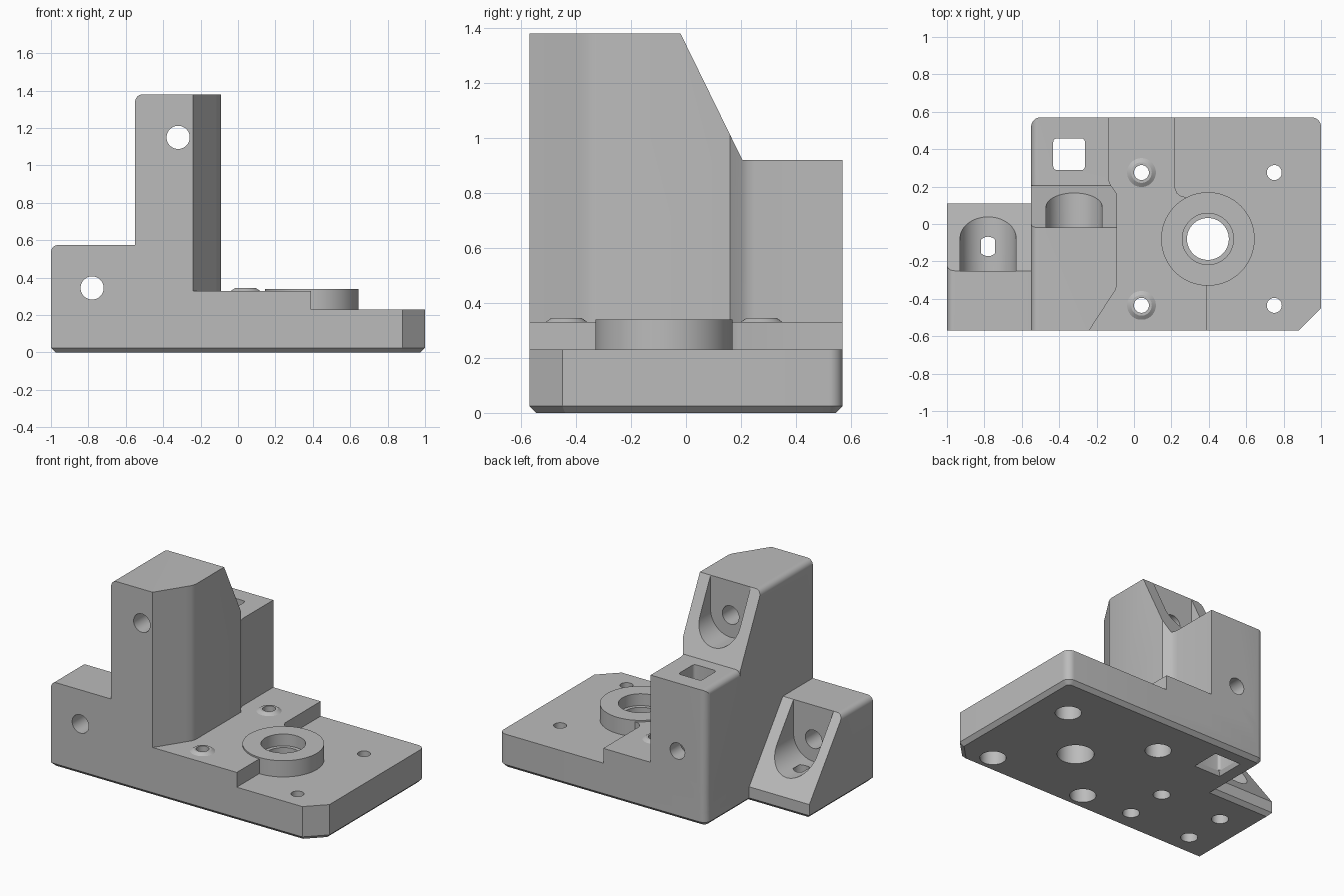
import bpy, bmesh, math
from mathutils import Vector, Matrix

if "Cube" in bpy.data.objects:
    bpy.data.objects.remove(bpy.data.objects["Cube"], do_unlink=True)

grey = bpy.data.materials.new("plain_grey")
grey.use_nodes = True
grey.diffuse_color = (0.5, 0.5, 0.5, 1)
grey.node_tree.nodes["Principled BSDF"].inputs["Base Color"].default_value = (0.5, 0.5, 0.5, 1)


def finish(name, bm):
    bmesh.ops.recalc_face_normals(bm, faces=bm.faces[:])
    mesh = bpy.data.meshes.new(name)
    bm.to_mesh(mesh)
    bm.free()
    mesh.materials.append(grey)
    obj = bpy.data.objects.new(name, mesh)
    bpy.context.collection.objects.link(obj)
    return obj


def prism(name, points, axis, lo, hi, bevel=0, pick=None, segments=1):
    """Extrude a 2D outline along an axis, then bevel the edges chosen by pick."""
    place = {"X": lambda a, b, t: (t, a, b),
             "Y": lambda a, b, t: (a, t, b),
             "Z": lambda a, b, t: (a, b, t)}[axis]
    bm = bmesh.new()
    rings = [[bm.verts.new(place(a, b, t)) for a, b in points] for t in (lo, hi)]
    for ring in rings:
        bm.faces.new(ring)
    n = len(points)
    for i in range(n):
        j = (i + 1) % n
        bm.faces.new((rings[0][i], rings[0][j], rings[1][j], rings[1][i]))
    bmesh.ops.recalc_face_normals(bm, faces=bm.faces[:])
    if pick:
        edges = [e for e in bm.edges if all(pick(v.co) for v in e.verts)]
        bmesh.ops.bevel(bm, geom=edges, offset=bevel, segments=segments,
                        profile=0.5, affect="EDGES")
    return finish(name, bm)


def cone(name, x, y, z0, z1, r0, r1=None, segments=48, turn=0):
    bm = bmesh.new()
    bmesh.ops.create_cone(bm, cap_ends=True, segments=segments, radius1=r0,
                          radius2=r0 if r1 is None else r1, depth=z1 - z0,
                          matrix=Matrix.Translation((x, y, (z0 + z1) / 2))
                          @ Matrix.Rotation(turn, 4, "Z"))
    return finish(name, bm)


def rounded(corners, steps=8):
    """Outline from (x, y, radius) corners; rounded ones are right angles."""
    out = []
    for i, (x, y, r) in enumerate(corners):
        p = Vector((x, y))
        if not r:
            out.append((x, y))
            continue
        u = (Vector(corners[i - 1][:2]) - p).normalized()
        v = (Vector(corners[(i + 1) % len(corners)][:2]) - p).normalized()
        for k in range(steps + 1):
            t = math.pi / 2 * k / steps
            out.append(tuple(p + r * (u * (1 - math.sin(t)) + v * (1 - math.cos(t)))))
    return out


def arc(x, y, r, start, end, steps):
    angles = [math.radians(start + (end - start) * k / steps) for k in range(steps + 1)]
    return [(x + r * math.cos(a), y + r * math.sin(a)) for a in angles]


def boolean(target, tool, operation):
    mod = target.modifiers.new(tool.name, "BOOLEAN")
    mod.operation, mod.object, mod.solver = operation, tool, "EXACT"
    bpy.context.view_layer.objects.active = target
    bpy.ops.object.modifier_apply(modifier=mod.name)
    bpy.data.objects.remove(tool, do_unlink=True)


F, B, L, W = -0.57, 0.57, -0.55, -1.0   # front, back, tower left, wing left
RING = (0.395, -0.08)

# Foot with chamfered bottom edge, and the main plate above it
right_side = [(0.88, F, 0), (1, -0.45, 0), (1, B, 0.05), (L, B, 0.05)]
foot_plan = rounded([(W, F, 0)] + right_side + [(L, 0.11, 0), (W, 0.11, 0)])
body = prism("mounting_bracket", foot_plan, "Z", 0, 0.1, 0.025, lambda c: c.z < 0.001)
plate_plan = rounded([(L, F, 0)] + right_side)
parts = [prism("plate", plate_plan, "Z", 0.05, 0.23)]

# Raised step with an offset right edge
step_plan = rounded([(L, F, 0), (0.39, F, 0), (0.39, 0, 0), (0.29, 0.14, 0), (0.25, 0.15, 0),
                     (0.23, 0.165, 0), (0.22, 0.19, 0), (0.22, B, 0), (L, B, 0.05)])
parts.append(prism("step", step_plan, "Z", 0.05, 0.33))

# Tall tower and lower rear block, both trimmed by the same plan
tower = prism("tower", [(F, 0.1), (F, 1.38), (-0.02, 1.38), (0.205, 0.92), (0.205, 0.1)],
              "X", L, 0, 0.04, lambda c: c.z > 1.37 and c.x < L + 0.001, 8)
rear = prism("rear_block", [(0.1, 0.1), (0.1, 0.92), (B, 0.92), (B, 0.1)],
             "X", L, 0, 0.04, lambda c: c.z > 0.91 and c.x < L + 0.001, 8)
tower_plan = rounded([(L, F, 0), (-0.24, F, 0), (-0.12, -0.385, 0), (-0.1, -0.355, 0),
                      (-0.09, -0.325, 0), (-0.09, 0.16, 0), (-0.122, 0.205, 0),
                      (-0.132, 0.225, 0), (-0.135, 0.25, 0), (-0.135, B, 0), (L, B, 0.05)])
for block in (tower, rear):
    boolean(block, prism("plan_trim", tower_plan, "Z", 0, 1.5), "INTERSECT")
    parts.append(block)

# Sloped side wing
parts.append(prism("wing", [(F, 0.05), (F, 0.575), (-0.25, 0.575), (0.11, 0.1), (0.11, 0.05)],
                   "X", W, -0.5, 0.04, lambda c: c.z > 0.57 and c.x < W + 0.001, 8))

# Bearing ring and two small bosses
parts.append(cone("bearing_ring", *RING, 0.1, 0.34, 0.25, segments=96))
for y in (0.275, -0.435):
    parts.append(cone("boss", 0.04, y, 0.32, 0.33, 0.077))
    parts.append(cone("boss_top", 0.04, y, 0.33, 0.345, 0.077, 0.055))
for part in parts:
    boolean(body, part, "UNION")

# Bearing bore, wider at the top
cuts = [cone("bore", *RING, -0.1, 0.5, 0.112, segments=64),
        cone("bore_seat", *RING, 0.26, 0.5, 0.137, segments=64)]

# Plate screw holes with counterbores underneath
for x in (0.04, 0.75):
    for y in (0.275, -0.435):
        cuts.append(cone("screw_hole", x, y, -0.1, 0.5, 0.04))
        cuts.append(cone("counterbore", x, y, -0.1, 0.1, 0.08))

# Front-to-back bolt holes, their head pockets, and blind holes below
for x, z, wall in ((-0.32, 1.15, -0.02), (-0.78, 0.345, -0.25)):
    cuts.append(prism("bolt_hole", arc(x, z, 0.062, 0, 352.5, 47), "Y", -0.7, 0.1))
    pocket = arc(x, z, 0.15, 180, 360, 32) + [(x + 0.15, 1.6), (x - 0.15, 1.6)]
    cuts.append(prism("head_pocket", pocket, "Y", wall, 0.7))
    for y in (-0.41, -0.12):
        cuts.append(cone("blind_hole", x, y, -0.1, 0.2, 0.052))

# Square shaft with flared mouth, and the cross hole from the back
s0, s1, t0, t1, r = -0.432, -0.262, 0.288, 0.458, 0.02
square = rounded([(s0, t0, r), (s1, t0, r), (s1, t1, r), (s0, t1, r)], 4)
cuts.append(prism("square_shaft", square, "Z", -0.1, 1.1))
cuts.append(cone("shaft_mouth", (s0 + s1) / 2, (t0 + t1) / 2, -0.01, 0.03,
                 0.145, 0.118, 4, math.pi / 4))
cuts.append(prism("cross_hole", arc(-0.335, 0.46, 0.055, 0, 352.5, 47), "Y", 0.37, 0.7))
for cut in cuts:
    boolean(body, cut, "DIFFERENCE")

# Smooth the curved walls and keep the machined edges sharp
bpy.ops.object.select_all(action="DESELECT")
body.select_set(True)
bpy.context.view_layer.objects.active = body
bpy.ops.object.shade_smooth_by_angle(angle=math.radians(25))
